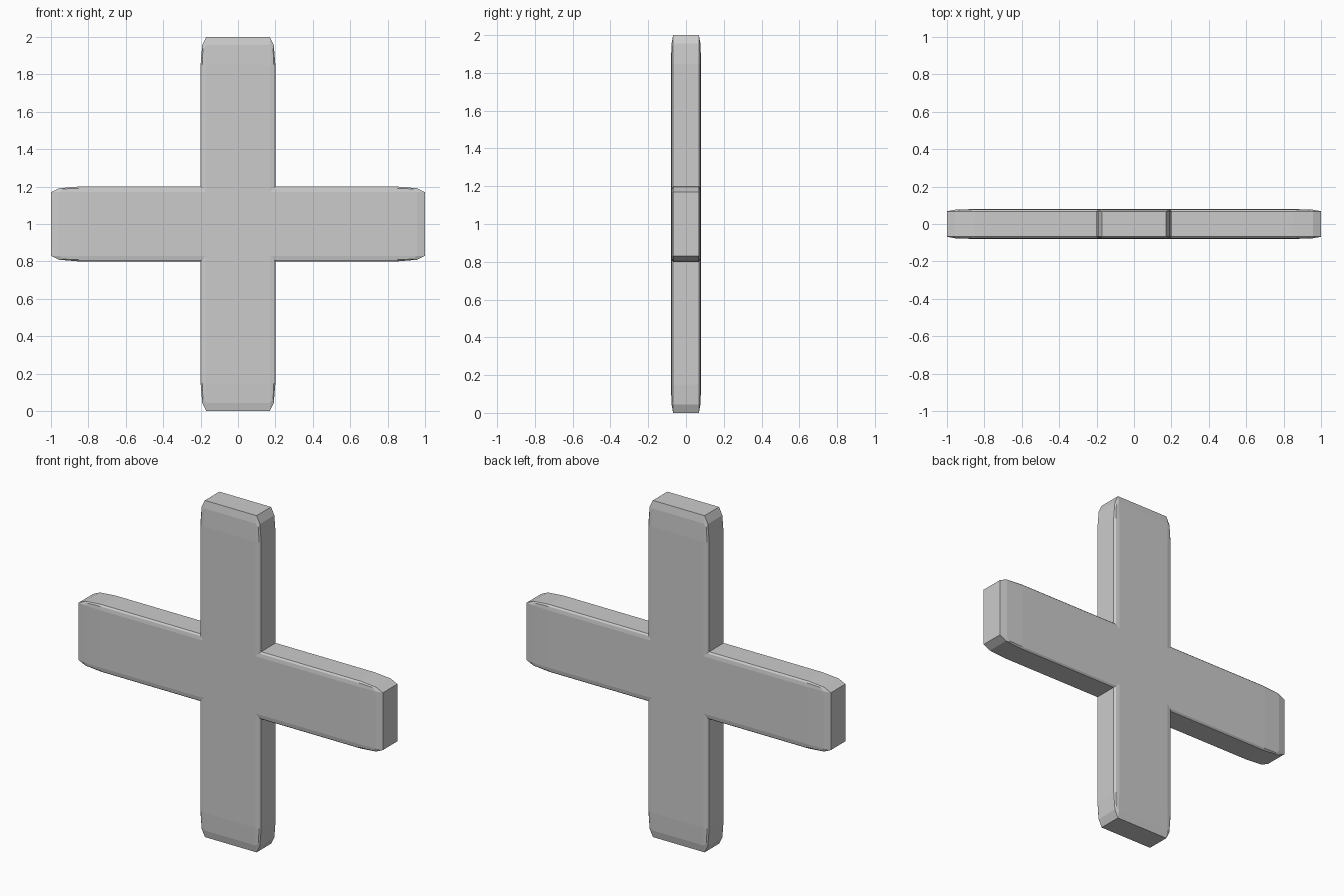
import bpy
import bmesh
from mathutils import Vector

if "Cube" in bpy.data.objects:
    bpy.data.objects.remove(bpy.data.objects["Cube"])


def bevelled_bar(name, size, centre):
    """Rounded cube stretched to size, so the bevel is longest along the bar."""
    bm = bmesh.new()
    bmesh.ops.create_cube(bm, size=2.0)
    bmesh.ops.bevel(bm, geom=bm.edges[:], offset=0.15, offset_type='OFFSET',
                    segments=2, profile=0.5, affect='EDGES', clamp_overlap=True)
    bmesh.ops.scale(bm, vec=Vector(size) / 2, verts=bm.verts)
    bmesh.ops.recalc_face_normals(bm, faces=bm.faces)
    mesh = bpy.data.meshes.new(name)
    bm.to_mesh(mesh)
    bm.free()
    obj = bpy.data.objects.new(name, mesh)
    obj.location = centre
    bpy.context.collection.objects.link(obj)
    return obj


# Two crossing bars of the plus shape
bevelled_bar("vertical_bar", (0.4, 0.16, 2.0), (0, 0, 1))
bevelled_bar("horizontal_bar", (2.0, 0.16, 0.4), (0, 0, 1))
